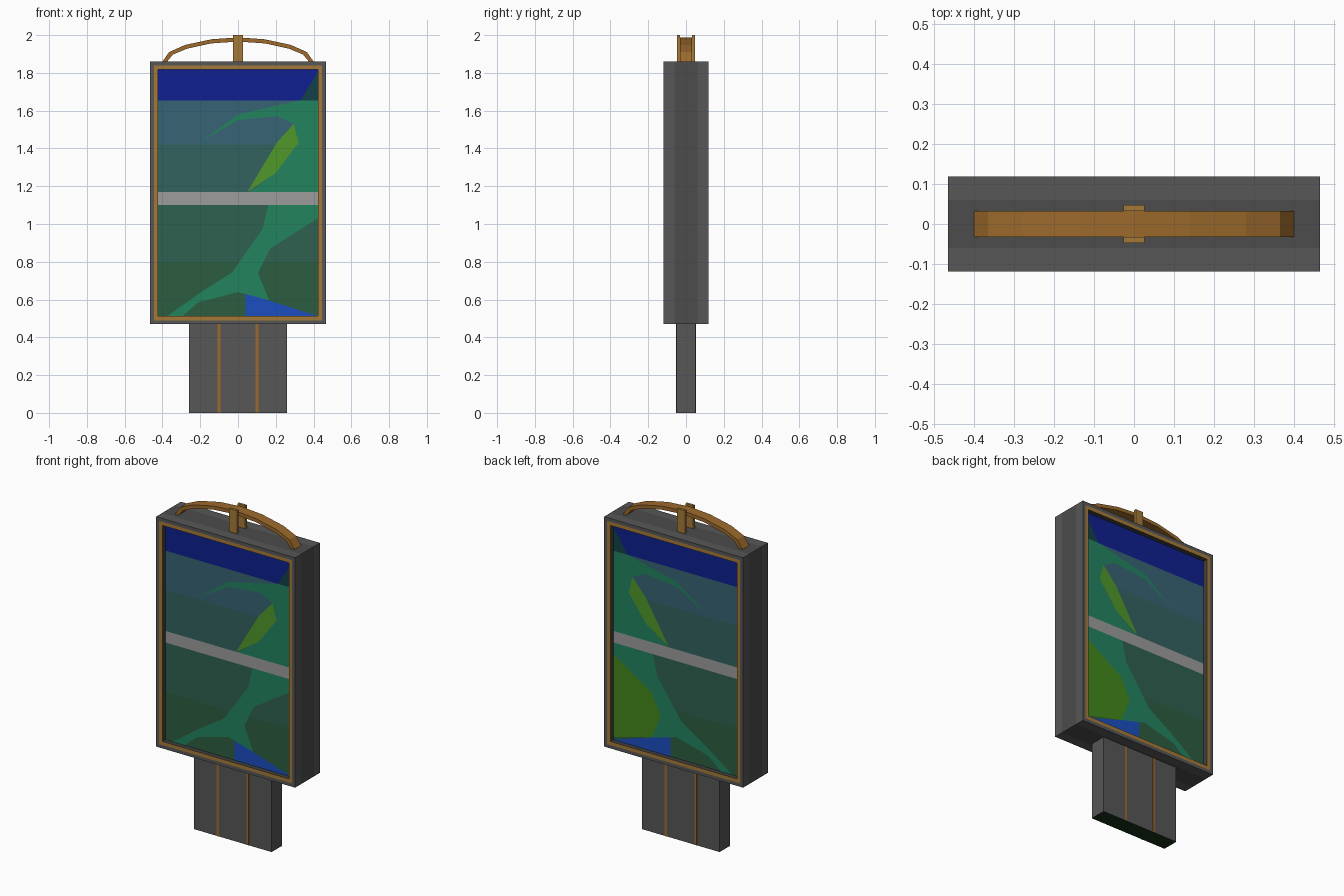
import bpy, bmesh

if "Cube" in bpy.data.objects:
    bpy.data.objects.remove(bpy.data.objects["Cube"])

MATS = {}


def mat(hexcol):
    # material from an sRGB hex colour
    if hexcol not in MATS:
        m = bpy.data.materials.new("col_" + hexcol)
        rgb = [int(hexcol[i:i + 2], 16) / 255 for i in (0, 2, 4)]
        lin = [((c + 0.055) / 1.055) ** 2.4 if c > 0.04 else c / 12.92 for c in rgb]
        m.diffuse_color = (*lin, 1)
        m.use_nodes = True
        m.node_tree.nodes["Principled BSDF"].inputs["Base Color"].default_value = m.diffuse_color
        MATS[hexcol] = m
    return MATS[hexcol]


def finish(name, bm, colours, recalc=True):
    if recalc:
        bmesh.ops.recalc_face_normals(bm, faces=bm.faces)
    me = bpy.data.meshes.new(name)
    bm.to_mesh(me)
    bm.free()
    for c in colours:
        me.materials.append(mat(c))
    ob = bpy.data.objects.new(name, me)
    bpy.context.collection.objects.link(ob)
    return ob


def box(name, x, y, z, colours):
    # box from (min, max) ranges; a second colour goes on the underside
    bm = bmesh.new()
    bmesh.ops.create_cube(bm, size=1)
    for v in bm.verts:
        for i, (lo, hi) in enumerate((x, y, z)):
            v.co[i] = lo if v.co[i] < 0 else hi
    bm.normal_update()
    if len(colours) > 1:
        for f in bm.faces:
            f.material_index = int(f.normal.z < -0.9)
    return finish(name, bm, colours)


def decal(name, side, layer, pts, colour):
    # flat coloured shape on the front (side=-1) or back (side=1) panel
    bm = bmesh.new()
    y = side * (PANEL_Y + 0.001 * layer)
    f = bm.faces.new([bm.verts.new((px, y, pz)) for px, pz in pts])
    f.normal_update()
    if f.normal.y * side < 0:
        f.normal_flip()
    return finish(name, bm, [colour], recalc=False)


def band(z0, z1):
    return [(-PX, z0), (PX, z0), (PX, z1), (-PX, z1)]


GREY, CORE, DARK, GOLD, ORANGE = "575757", "4c4c4c", "404040", "A57A38", "9C6A2C"
W, Z0, Z1, Y = 0.465, 0.47, 1.86, 0.118
PANEL_Y, INSET = 0.088, 0.042
PX, PZ0, PZ1 = W - INSET, Z0 + INSET, Z1 - INSET

# housing: rectangular rings lofted from the front panel round to the back panel
half = [(INSET, PANEL_Y), (INSET, Y), (0.02, Y), (0, Y), (0, 0.06)]
rings = [(i, -y) for i, y in half] + [(i, y) for i, y in reversed(half)]
spans = [2, 3, 0, 0, 1, 0, 0, 3, 2]
bm = bmesh.new()
loops = [[bm.verts.new(p) for p in ((-W + i, y, Z0 + i), (W - i, y, Z0 + i),
                                    (W - i, y, Z1 - i), (-W + i, y, Z1 - i))]
         for i, y in rings]
for a, b, mi in zip(loops, loops[1:], spans):
    for k in range(4):
        n = (k + 1) % 4
        bm.faces.new((a[k], a[n], b[n], b[k])).material_index = mi
for cap in (loops[0], loops[-1]):
    bm.faces.new(cap).material_index = 4
finish("housing", bm, [GREY, CORE, DARK, GOLD, "2D5D4C"])

# poster artwork on both sides
bands = [(1.655, PZ1, "0E2090"), (1.42, 1.655, "376475"), (1.17, 1.42, "32625F"),
         (0.8, 1.10, "2F6050"), (PZ0, 0.8, "2C5C40")]
upper_swirl = [(-0.2, 1.435), (0, 1.58), (0.33, 1.655), (PX, 1.655), (PX, 1.17), (0.06, 1.17),
               (0.2, 1.27), (0.32, 1.43), (0.295, 1.53), (0.21, 1.57), (0, 1.55)]
lime_leaf = [(0.05, 1.17), (0.205, 1.43), (0.295, 1.53), (0.32, 1.43), (0.2, 1.27)]
lower_swirl = [(0.16, 1.10), (PX, 1.10), (PX, 1.03), (0.17, 0.87), (0.106, 0.74), (0.165, 0.595),
               (0, 0.64), (-0.21, 0.585), (-0.295, PZ0), (-0.375, PZ0), (-0.195, 0.64),
               (-0.03, 0.745), (0.13, 0.975)]
water = [(0.04, 0.63), (0.165, 0.595), (PX, PZ0), (0.04, PZ0)]
corner = [(0.33, 1.655), (PX, 1.655), (PX, 1.805)]
for side, tag in ((-1, "front"), (1, "back")):
    for n, (a, b, c) in enumerate(bands):
        decal(f"{tag}_poster_band_{n}", side, 1, band(a, b), c)
    decal(tag + "_poster_bar", side, 2, band(1.10, 1.17), "9C9C9C")
    decal(tag + "_upper_swirl", side, 2, upper_swirl, "22835F")
    decal(tag + "_lower_swirl", side, 2, lower_swirl, "22835F")
    decal(tag + "_lime_leaf", side, 3, lime_leaf, "50982A")
    decal(tag + "_water", side, 2, water, "1B4FC0")
    decal(tag + "_corner", side, 2, corner, "124048")
decal("back_lime_field", 1, 2, [(PX, 1.03), (0.17, 0.87), (0.106, 0.74), (0.165, 0.595), (PX, 0.53)],
      "42881C")

# pedestal with inlaid stripes
box("pedestal", (-0.26, 0.26), (-0.05, 0.05), (0, Z0), [GREY, "183018"])
for x in (-0.1, 0.1):
    for s in (-1, 1):
        box("pedestal_stripe", (x - 0.008, x + 0.008), sorted((s * 0.048, s * 0.052)), (0, Z0), [ORANGE])

# arched crest, mirrored about x = 0
outer = [(-0.4, 1.86), (-0.365, 1.91), (-0.28, 1.948), (-0.14, 1.978), (0, 1.988)]
inner = [(-0.375, 1.86), (-0.345, 1.897), (-0.27, 1.928), (-0.143, 1.956), (0, 1.966)]
arc = lambda pts: pts + [(-x, z) for x, z in reversed(pts[:-1])]
bm = bmesh.new()
secs = [[bm.verts.new(p) for p in ((o[0], -0.032, o[1]), (o[0], 0.032, o[1]),
                                   (i[0], 0.032, i[1]), (i[0], -0.032, i[1]))]
        for o, i in zip(arc(outer), arc(inner))]
for a, b in zip(secs, secs[1:]):
    for k in range(4):
        n = (k + 1) % 4
        bm.faces.new((a[k], a[n], b[n], b[k]))
bm.faces.new(secs[0])
bm.faces.new(secs[-1])
finish("crest_arch", bm, [ORANGE])

# pair of upright plates clasping the arch
for s in (-1, 1):
    box("crest_plate", (-0.026, 0.026), sorted((s * 0.032, s * 0.047)), (Z1, 2.0), [GOLD])
